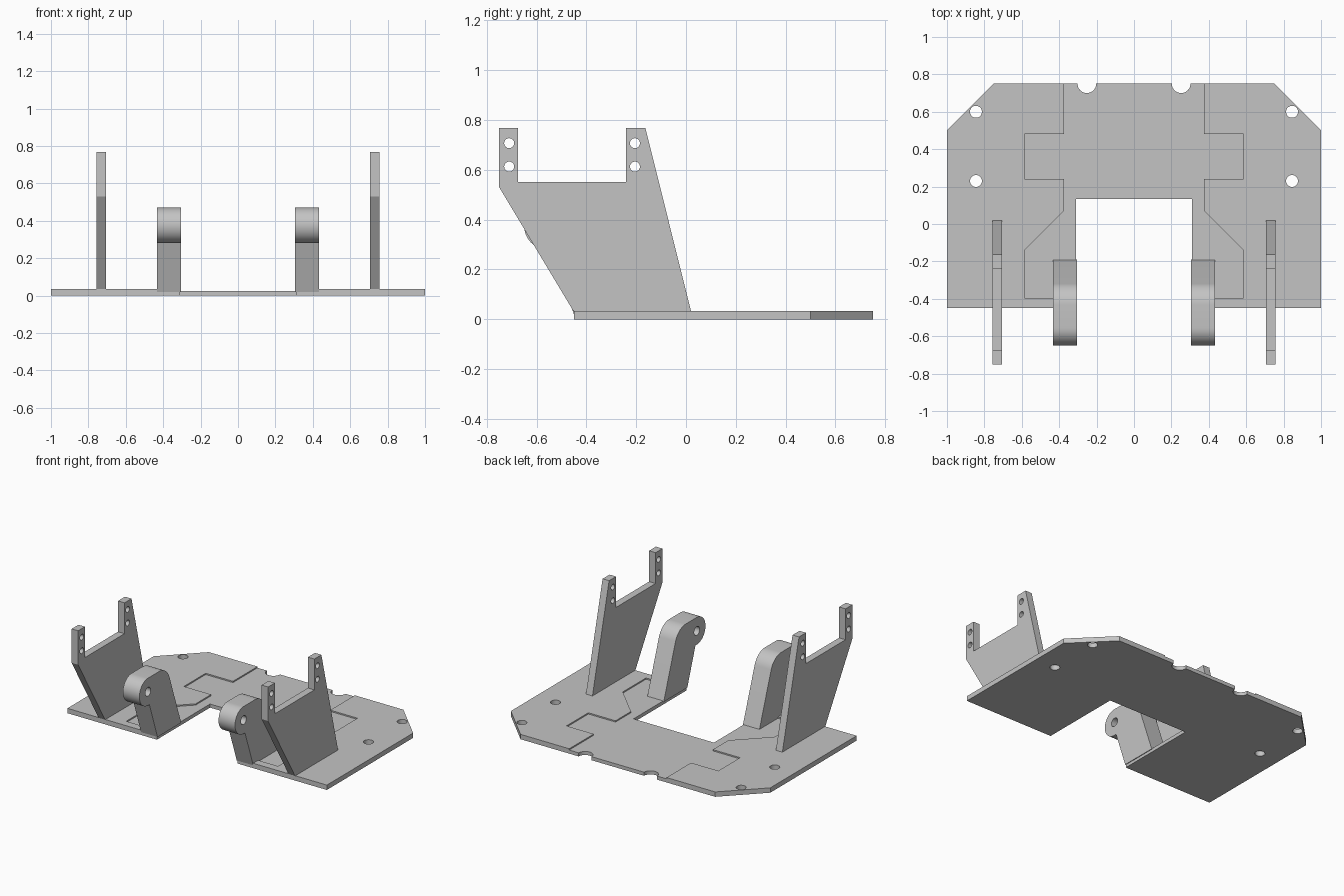
import bpy, bmesh
from math import sin, cos, radians
from mathutils import Matrix

if "Cube" in bpy.data.objects:
    bpy.data.objects.remove(bpy.data.objects["Cube"])

grey = bpy.data.materials.new("steel grey")
grey.diffuse_color = (0.55, 0.55, 0.55, 1)
grey.use_nodes = True
grey.node_tree.nodes["Principled BSDF"].inputs["Base Color"].default_value = grey.diffuse_color


def arc(cx, cy, r, start, end, n=16):
    """Points on an arc, angles in degrees."""
    angles = [radians(start + (end - start) * i / n) for i in range(n + 1)]
    return [(cx + r * cos(a), cy + r * sin(a)) for a in angles]


def circle(cx, cy, r):
    return arc(cx, cy, r, 0, 360, 32)[:-1]


def extrude(name, loops, low, high, sideways=False):
    """Fill an outline with holes and extrude it along z, or along x if sideways."""
    curve = bpy.data.curves.new(name + "_profile", 'CURVE')
    curve.dimensions = '2D'
    curve.fill_mode = 'BOTH'
    curve.extrude = (high - low) / 2
    for loop in loops:
        spline = curve.splines.new('POLY')
        spline.points.add(len(loop) - 1)
        for point, (u, v) in zip(spline.points, loop):
            point.co = (u, v, 0, 1)
        spline.use_cyclic_u = True
    temp = bpy.data.objects.new(name + "_profile", curve)
    bpy.context.collection.objects.link(temp)
    bpy.context.view_layer.update()
    graph = bpy.context.evaluated_depsgraph_get()
    mesh = bpy.data.meshes.new_from_object(temp.evaluated_get(graph))
    bpy.data.objects.remove(temp)
    mid = (low + high) / 2
    if sideways:  # profile (u, v) becomes (y, z)
        mesh.transform(Matrix(((0, 0, 1, mid), (1, 0, 0, 0), (0, 1, 0, 0), (0, 0, 0, 1))))
    else:
        mesh.transform(Matrix.Translation((0, 0, mid)))
    bm = bmesh.new()
    bm.from_mesh(mesh)
    bmesh.ops.remove_doubles(bm, verts=bm.verts, dist=0.0002)
    bmesh.ops.recalc_face_normals(bm, faces=bm.faces)
    bm.to_mesh(mesh)
    bm.free()
    mesh.materials.clear()
    mesh.materials.append(grey)
    obj = bpy.data.objects.new(name, mesh)
    bpy.context.collection.objects.link(obj)
    bpy.ops.object.select_all(action='DESELECT')
    obj.select_set(True)
    bpy.context.view_layer.objects.active = obj
    bpy.ops.object.shade_smooth_by_angle(angle=radians(30))
    return obj


FLOOR, TOP = 0.025, 0.034

# Base plate: front cut-out, clipped rear corners, two rear notches, bolt holes
half = [(0.31, 0.135), (0.31, -0.45), (1, -0.45), (1, 0.5), (0.75, 0.75)]
half += arc(0.252, 0.75, 0.05, 0, -180)
outline = half + [(-x, y) for x, y in reversed(half)]
bolts = [(0.845, 0.6), (0.845, 0.23)]
extrude("base_plate", [outline] + [circle(s * x, y, 0.032) for s in (1, -1) for x, y in bolts],
        0, FLOOR)

# Raised side panel outline, leaving the stepped recess in the middle
panel = [(0.375, 0.75), (0.75, 0.75), (1, 0.5), (1, -0.45), (0.31, -0.45), (0.31, -0.395),
         (0.585, -0.395), (0.585, -0.14), (0.375, 0.07), (0.375, 0.24), (0.585, 0.24),
         (0.585, 0.48), (0.375, 0.48)]

# Upright bracket outline with two drilled posts
bracket = [(-0.453, TOP), (-0.75, 0.53), (-0.75, 0.767), (-0.675, 0.767), (-0.675, 0.552),
           (-0.24, 0.552), (-0.24, 0.767), (-0.163, 0.767), (0.02, TOP)]
bracket_holes = [circle(y, z, 0.02) for y in (-0.71, -0.205) for z in (0.707, 0.613)]

# Leaning lug outline: rounded rear shoulder and round nose with a pin hole
lug = [(-0.45, 0.02), (-0.19, 0.02)]
lug += arc(-0.433, 0.35, 0.12, 20, 90)
lug += arc(-0.555, 0.375, 0.095, 90, 279, 28)
pin_hole = circle(-0.555, 0.375, 0.03)

for s, side in ((1, "right"), (-1, "left")):
    extrude("side_panel_" + side,
            [[(s * x, y) for x, y in panel]] + [circle(s * x, y, 0.032) for x, y in bolts],
            FLOOR, TOP)
    a, b = sorted((s * 0.707, s * 0.757))
    extrude("bracket_" + side, [bracket] + bracket_holes, a, b, sideways=True)
    a, b = sorted((s * 0.305, s * 0.432))
    extrude("lug_" + side, [lug, pin_hole], a, b, sideways=True)
